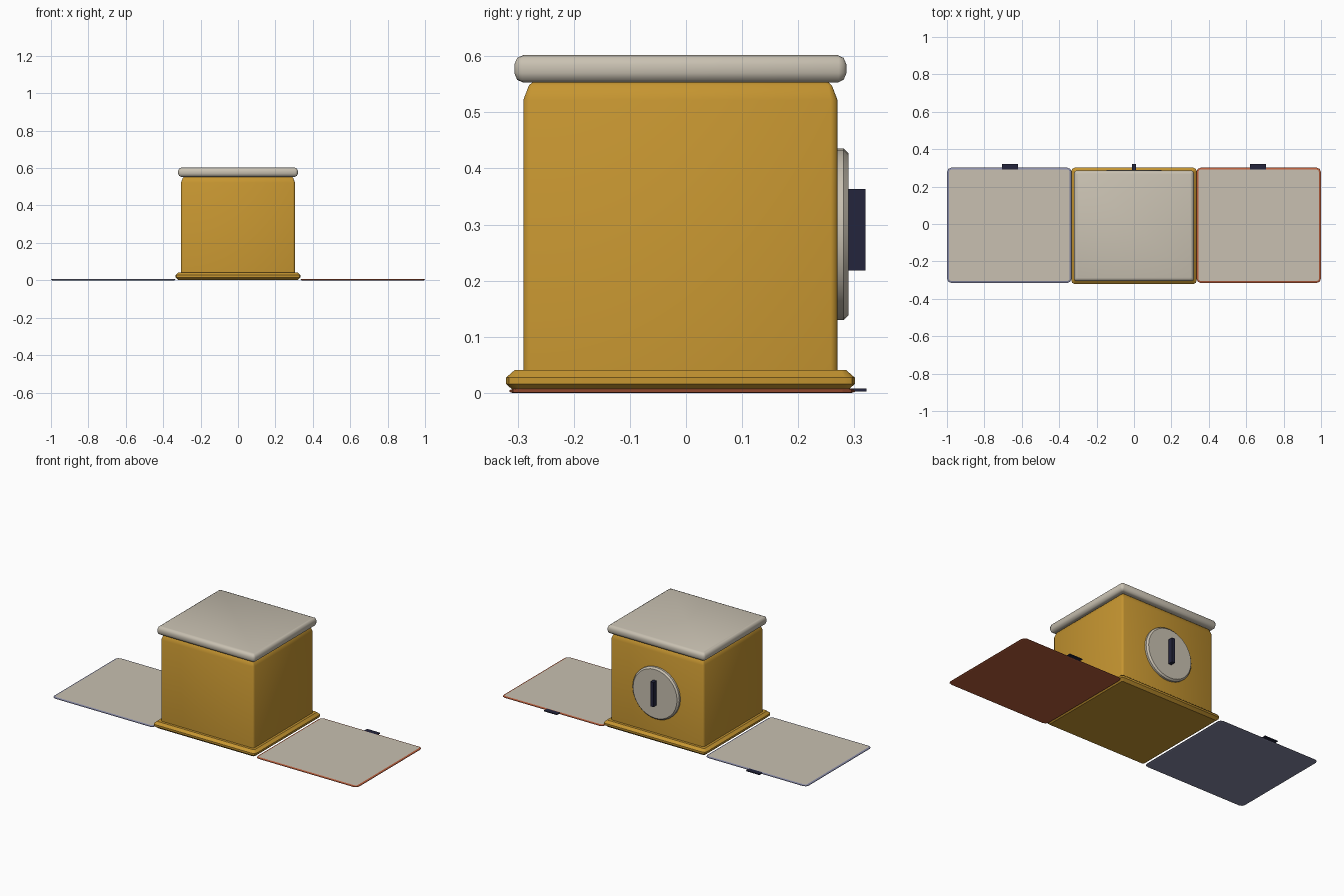
import bpy, bmesh, math
from mathutils import Matrix, Vector

default = bpy.data.objects.get("Cube")
if default:
    bpy.data.objects.remove(default, do_unlink=True)


def material(name, rgb):
    m = bpy.data.materials.new(name)
    m.use_nodes = True
    m.diffuse_color = (*rgb, 1)
    bsdf = m.node_tree.nodes["Principled BSDF"]
    bsdf.inputs["Base Color"].default_value = (*rgb, 1)
    bsdf.inputs["Roughness"].default_value = 0.6
    return m


ochre = material("ochre", (0.56, 0.30, 0.03))
stone = material("warm_stone", (0.58, 0.53, 0.44))
red = material("brick_red", (0.48, 0.11, 0.045))
blue = material("slate_blue", (0.24, 0.25, 0.38))
navy = material("dark_navy", (0.017, 0.018, 0.045))


def outline(hx, hy, r, segs):
    """Rounded rectangle centred on the origin."""
    points = []
    for i, (sx, sy) in enumerate(((1, 1), (-1, 1), (-1, -1), (1, -1))):
        for k in range(segs + 1):
            a = math.pi / 2 * (i + k / segs)
            points.append((sx * (hx - r) + r * math.cos(a),
                           sy * (hy - r) + r * math.sin(a)))
    return points


def loft(name, centre, hx, hy, r, rings, mat, segs=2, top_mat=None,
         turn=None, angle=50):
    """Stack rounded rectangles, given as (inset, height), into a solid."""
    bm = bmesh.new()
    loops = []
    for inset, z in rings:
        pts = outline(hx - inset, hy - inset, max(r - inset, r * 0.5), segs)
        loops.append([bm.verts.new((x, y, z)) for x, y in pts])
    n = len(loops[0])
    for low, high in zip(loops, loops[1:]):
        for i in range(n):
            j = (i + 1) % n
            bm.faces.new((low[i], low[j], high[j], high[i]))
    bm.faces.new(loops[0][::-1])
    cap = bm.faces.new(loops[-1])
    if top_mat:
        cap.material_index = 1
    bmesh.ops.remove_doubles(bm, verts=bm.verts, dist=1e-5)
    if turn:
        bm.transform(turn)
    bmesh.ops.recalc_face_normals(bm, faces=bm.faces)
    mesh = bpy.data.meshes.new(name)
    bm.to_mesh(mesh)
    bm.free()
    mesh.materials.append(mat)
    if top_mat:
        mesh.materials.append(top_mat)
    ob = bpy.data.objects.new(name, mesh)
    ob.location = centre
    bpy.context.collection.objects.link(ob)
    if angle:
        bpy.ops.object.select_all(action="DESELECT")
        ob.select_set(True)
        bpy.context.view_layer.objects.active = ob
        bpy.ops.object.shade_smooth_by_angle(angle=math.radians(angle))
    return ob


def block(name, centre, size, mat):
    bm = bmesh.new()
    bmesh.ops.create_cube(bm, size=1)
    bmesh.ops.scale(bm, vec=Vector(size), verts=bm.verts)
    mesh = bpy.data.meshes.new(name)
    bm.to_mesh(mesh)
    bm.free()
    mesh.materials.append(mat)
    ob = bpy.data.objects.new(name, mesh)
    ob.location = centre
    bpy.context.collection.objects.link(ob)
    return ob


# Box: plinth, body and overhanging lid
back = -0.01
loft("base_plate", (0, back, 0), 0.335, 0.311, 0.018,
     [(0.016, 0.002), (0, 0.016), (0, 0.027), (0.016, 0.041)],
     ochre, angle=30)
loft("box_body", (0, back, 0), 0.305, 0.28, 0.012,
     [(0, 0.03), (0, 0.522), (0.010, 0.548), (0.018, 0.555)], ochre)
loft("lid", (0, back, 0), 0.32, 0.296, 0.014,
     [(0.016, 0.553), (0.005, 0.558), (0, 0.570), (0, 0.585),
      (0.005, 0.597), (0.016, 0.602)], stone)

# Round dial on the back with its upright handle
to_back = Matrix.Rotation(-math.pi / 2, 4, "X")
loft("dial", (0, 0.262, 0.2825), 0.153, 0.153, 0.153,
     [(0, 0), (0, 0.019), (0.009, 0.028)], stone, segs=8,
     turn=to_back, angle=30)
block("dial_handle", (0, 0.304, 0.2905), (0.02, 0.032, 0.145), navy)

# Thin panels lying flat on either side, each with a small tab
for side, sign, rim in (("left", 1, red), ("right", -1, blue)):
    loft(side + "_panel", (sign * 0.6665, -0.007, 0), 0.3325, 0.308, 0.022,
         [(0.006, 0), (0, 0.002), (0, 0.005), (0.010, 0.008)],
         rim, top_mat=stone, angle=0)
    block(side + "_panel_tab", (sign * 0.663, 0.305, 0.005),
          (0.086, 0.034, 0.005), navy)
